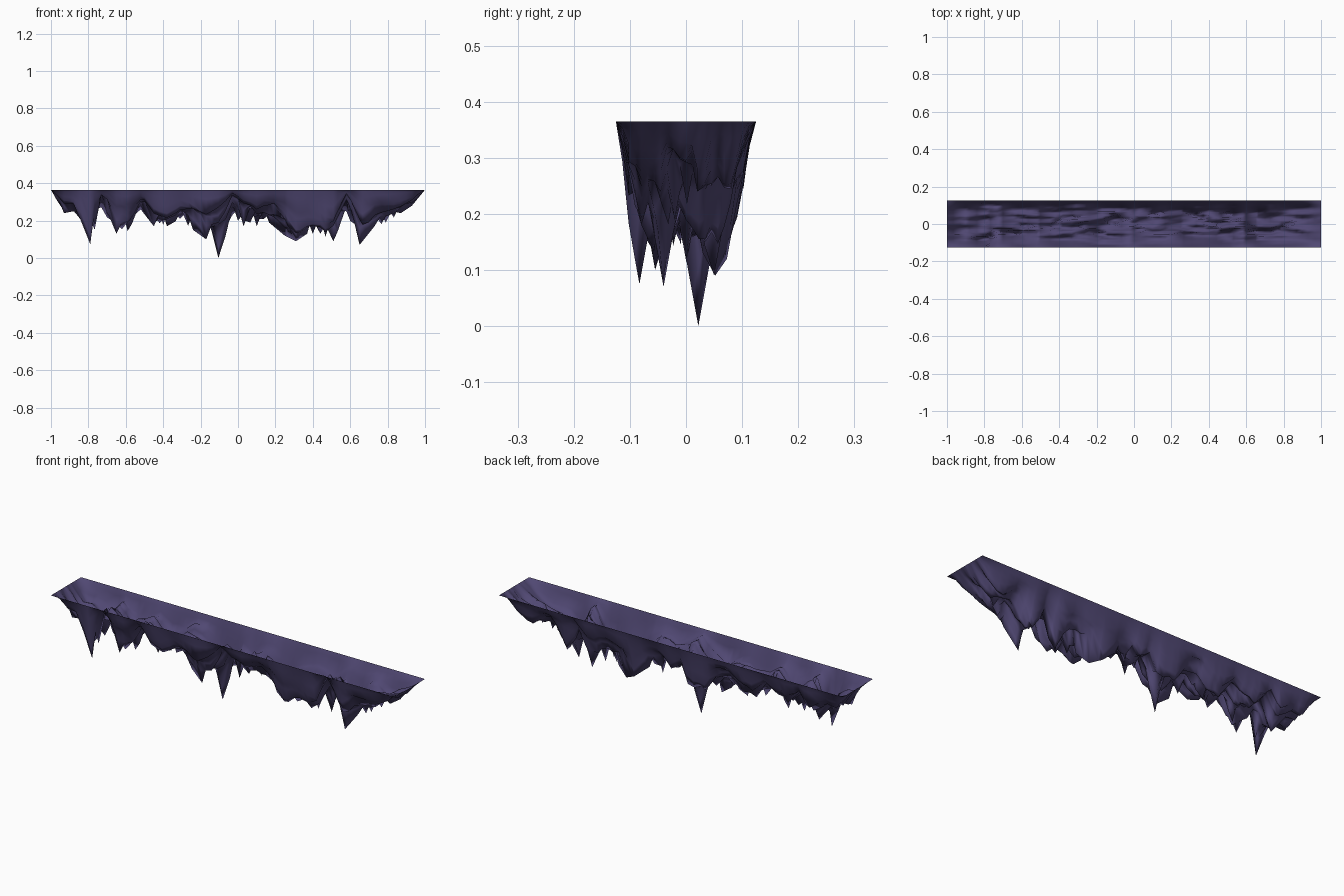
import bpy, bmesh, math
from mathutils import Vector, noise

if "Cube" in bpy.data.objects:
    bpy.data.objects.remove(bpy.data.objects["Cube"])

TOP, HALF_W = 0.365, 0.125
NX, NY = 60, 22

# lower outline along the length: x, lowest z, y of the lowest ridge
RIDGE = [(-1, .365, 0), (-.93, .24, -.05), (-.88, .25, -.06), (-.84, .2, -.083), (-.79, .075, -.083),
         (-.73, .27, -.03), (-.65, .13, -.055), (-.62, .155, -.05), (-.59, .145, -.01), (-.52, .26, 0), (-.45, .17, -.02),
         (-.42, .185, .0), (-.38, .17, .03), (-.31, .21, .04), (-.24, .15, -.04), (-.17, .10, -.055),
         (-.14, .14, .02), (-.105, 0, .022), (-.03, .23, .03), (.03, .17, -.03), (.065, .19, 0), (.1, .17, .05),
         (.14, .21, .06), (.19, .17, .07), (.25, .12, .073), (.31, .09, .052), (.37, .13, .03),
         (.44, .13, -.03), (.51, .09, .05), (.58, .25, 0), (.65, .07, -.04), (.73, .17, -.05),
         (.79, .19, -.02), (.87, .24, .02), (.93, .28, .02), (1, .365, 0)]
# share of full depth reached across the width
WALL = [(0, 1), (.08, .9), (.1, .6), (.115, .17), (.125, 0)]
# notches biting up into the walls: x, half width, side (-1 front, 1 back), strength
NOTCHES = [(-.72, .10, -1, .75), (-.5, .08, -1, .5), (-.03, .11, -1, .7), (.22, .07, -1, .4),
           (.58, .09, -1, .75), (-.6, .1, 1, .4), (-.25, .09, 1, .35), (.1, .08, 1, .5),
           (.42, .07, 1, .35), (.75, .1, 1, .4)]


def lerp_table(table, t, col=1):
    for a, b in zip(table, table[1:]):
        if t <= b[0]:
            return a[col] + (b[col] - a[col]) * (t - a[0]) / (b[0] - a[0])
    return table[-1][col]


def depth(x, y):
    full = TOP - lerp_table(RIDGE, x)
    centre = lerp_table(RIDGE, x, 2)
    rough = noise.noise(Vector((x * 6.5, y * 42, 3.7)))
    base = min(full, .25) * min(1, max(.4, .72 + .5 * rough))
    for nx, half, side, strength in NOTCHES:
        near = max(0, 1 - abs(x - nx) / half)
        reach = min(1, max(0, (y * side + .02) / .08))
        base *= 1 - strength * near * reach
    spike = full - 5.5 * abs(y - centre)
    # spikes reach full depth at their own centre line
    limit = full * lerp_table(WALL, abs(y)) / lerp_table(WALL, abs(centre))
    return max(base * lerp_table(WALL, abs(y)), min(spike, limit))


# columns: regular spacing, snapped to the ridge points so the tips stay sharp
xs = [-1 + 2 * i / NX for i in range(NX + 1)]
for r in RIDGE:
    k = min(range(NX + 1), key=lambda i: abs(-1 + 2 * i / NX - r[0]))
    xs[k] = r[0]
ys = [-HALF_W + 2 * HALF_W * j / NY for j in range(NY + 1)]

# open rock sheet hanging from a flat rectangular rim
bm = bmesh.new()
grid = []
for i, x in enumerate(xs):
    c = lerp_table(RIDGE, x, 2)
    jc = min(range(NY + 1), key=lambda j: abs(ys[j] - c))
    row = []
    for j, y in enumerate(ys):
        yy = c if j == jc and 0 < i < NX else y
        row.append(bm.verts.new((x, yy, TOP - max(0, depth(x, yy)))))
    grid.append(row)
for i in range(NX):
    for j in range(NY):
        bm.faces.new((grid[i][j], grid[i][j + 1], grid[i + 1][j + 1], grid[i + 1][j]))
mesh = bpy.data.meshes.new("hanging_rock")
bm.to_mesh(mesh)
bm.free()
mesh.shade_smooth()
rock = bpy.data.objects.new("hanging_rock", mesh)
bpy.context.collection.objects.link(rock)

mat = bpy.data.materials.new("dark_purple_stone")
mat.diffuse_color = (0.08, 0.064, 0.17, 1)
mat.use_nodes = True
mat.node_tree.nodes["Principled BSDF"].inputs["Base Color"].default_value = mat.diffuse_color
mesh.materials.append(mat)
